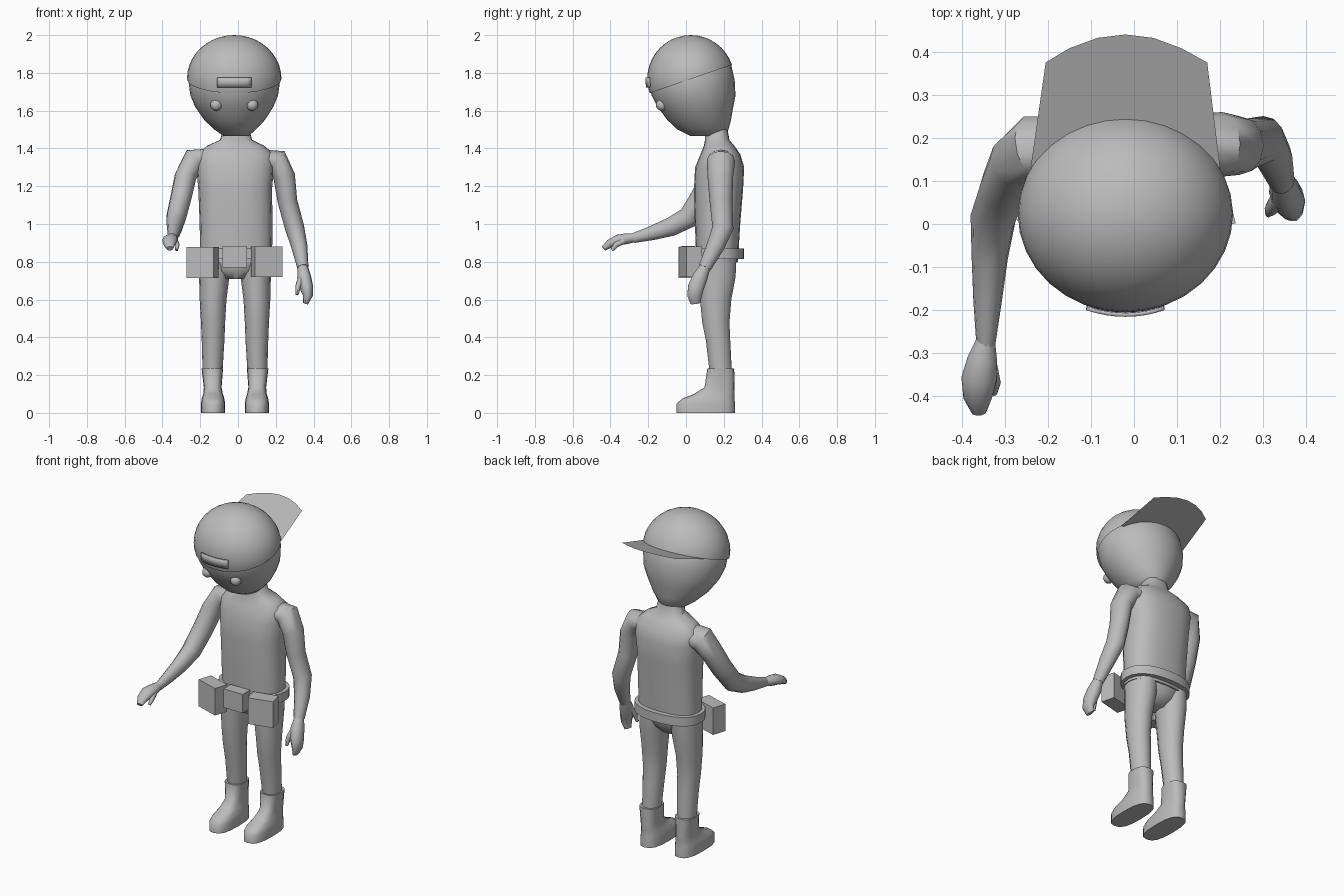
import bpy, bmesh, math
from mathutils import Vector, Matrix

if "Cube" in bpy.data.objects:
    bpy.data.objects.remove(bpy.data.objects["Cube"], do_unlink=True)

grey = bpy.data.materials.new("plain grey")
grey.use_nodes = True
COLOUR = (0.5, 0.5, 0.5, 1)
grey.diffuse_color = COLOUR
grey.node_tree.nodes["Principled BSDF"].inputs["Base Color"].default_value = COLOUR


def finish(name, bm, angle=50):
    """Turn a bmesh into a named, shaded object."""
    bmesh.ops.recalc_face_normals(bm, faces=bm.faces)
    mesh = bpy.data.meshes.new(name)
    bm.to_mesh(mesh)
    bm.free()
    mesh.materials.append(grey)
    ob = bpy.data.objects.new(name, mesh)
    bpy.context.collection.objects.link(ob)
    bpy.ops.object.select_all(action='DESELECT')
    ob.select_set(True)
    bpy.context.view_layer.objects.active = ob
    if angle:
        bpy.ops.object.shade_smooth_by_angle(angle=math.radians(angle))
    return ob


def loft(name, rings, sides=14, level=False, power=2, angle=50):
    """Skin rings of (x, y, z, side radius, depth radius) along their path."""
    bm = bmesh.new()
    centres = [Vector(r[:3]) for r in rings]
    loops = []
    for i, (c, r) in enumerate(zip(centres, rings)):
        along = centres[min(i + 1, len(rings) - 1)] - centres[max(i - 1, 0)]
        along = Vector((0, 0, 1)) if level else along.normalized()
        u = (Vector((1, 0, 0)) - along * along.x).normalized()
        v = along.cross(u)
        loop = []
        for k in range(sides):
            a = math.tau * k / sides
            ca, sa = math.cos(a), math.sin(a)
            p = math.copysign(abs(ca) ** (2 / power), ca)
            q = math.copysign(abs(sa) ** (2 / power), sa)
            loop.append(bm.verts.new(c + u * p * r[3] + v * q * r[4]))
        loops.append(loop)
    for a, b in zip(loops, loops[1:]):
        for k in range(sides):
            j = (k + 1) % sides
            bm.faces.new((a[k], a[j], b[j], b[k]))
    bm.faces.new(loops[0])
    bm.faces.new(loops[-1])
    return finish(name, bm, angle)


def ball(name, centre, radii, segments=16, rows=10):
    bm = bmesh.new()
    bmesh.ops.create_uvsphere(bm, u_segments=segments, v_segments=rows, radius=1)
    bmesh.ops.transform(bm, verts=bm.verts,
                        matrix=Matrix.Translation(centre) @ Matrix.Diagonal((*radii, 1)))
    return finish(name, bm)


def box(name, centre, size, turn=0):
    bm = bmesh.new()
    bmesh.ops.create_cube(bm, size=1)
    bmesh.ops.transform(bm, verts=bm.verts, matrix=Matrix.Translation(centre)
                        @ Matrix.Rotation(math.radians(turn), 4, 'Z') @ Matrix.Diagonal((*size, 1)))
    return finish(name, bm, 0)


# Head
loft("head", [(-.01, .11, 1.465, .065, .085), (-.015, .09, 1.5, .11, .135),
              (-.018, .07, 1.55, .16, .168), (-.02, .05, 1.62, .207, .2),
              (-.02, .04, 1.68, .232, .222), (-.02, .03, 1.76, .243, .228),
              (-.02, .03, 1.84, .225, .21), (-.02, .03, 1.92, .15, .14)], 28, level=True)
for side, x in (("right", -.115), ("left", .075)):
    ball(side + "_eye", (x, -.128, 1.63), (.031, .031, .031))

# Cap dome, cut along a tilted plane
CAP, CAP_R = Vector((-.02, .025, 1.77)), Vector((.25, .23, .23))
TILT = .344


def plane_z(y):
    return 1.69 + (y + .2) * TILT


bm = bmesh.new()
bmesh.ops.create_uvsphere(bm, u_segments=32, v_segments=20, radius=1)
bmesh.ops.transform(bm, verts=bm.verts,
                    matrix=Matrix.Translation(CAP) @ Matrix.Diagonal((*CAP_R, 1)))
bmesh.ops.bisect_plane(bm, geom=bm.verts[:] + bm.edges[:] + bm.faces[:], plane_co=(0, -.2, 1.69),
                       plane_no=(0, -TILT, 1), clear_inner=True)
finish("cap_dome", bm)

# Flat cap brim pointing backwards
bm = bmesh.new()
edge = [(-.24, .13), (-.205, .375), (-.15, .408), (-.085, .432), (-.02, .44),
        (.045, .432), (.11, .408), (.17, .375), (.2, .13)]
bm.faces.new([bm.verts.new((x, y, plane_z(y))) for x, y in edge])
finish("cap_brim", bm, 0)

# Curved badge on the cap front
bm = bmesh.new()
bmesh.ops.create_grid(bm, x_segments=8, y_segments=2, size=1)
for v in bm.verts:
    x, z = -.02 + v.co.x * .09, 1.75 + v.co.y * .026
    reach = 1 - ((x - CAP.x) / CAP_R.x) ** 2 - ((z - CAP.z) / CAP_R.z) ** 2
    v.co = (x, CAP.y - CAP_R.y * math.sqrt(reach) - .006, z)
badge = finish("cap_badge", bm, 40)
solid = badge.modifiers.new("thickness", 'SOLIDIFY')
solid.thickness, solid.offset = .009, 0

# Torso with neck, and hips
loft("torso", [(-.01, .165, .8, .19, .11), (-.01, .167, 1, .193, .12),
               (-.015, .172, 1.18, .195, .13), (-.015, .178, 1.3, .205, .13),
               (-.015, .182, 1.37, .205, .105), (-.012, .175, 1.415, .15, .08),
               (-.01, .165, 1.445, .085, .065), (-.01, .16, 1.5, .07, .06)],
     20, level=True, power=2.5)
loft("hips", [(-.015, .15, .71, .06, .06), (-.015, .155, .75, .13, .095),
              (-.012, .16, .8, .18, .108), (-.01, .165, .86, .19, .112)], 16, level=True)

# Belt and pouches
loft("belt", [(-.01, .17, .815, .212, .138), (-.01, .17, .87, .212, .138)],
     24, level=True, power=2.3, angle=40)
box("right_pouch", (-.187, .025, .797), (.15, .085, .165), -18)
box("left_pouch", (.153, .025, .8), (.15, .085, .16), 14)
box("middle_pouch", (-.017, .012, .827), (.13, .07, .115))

# Legs and boots
for side, x, out in (("right", -.132, -1), ("left", .1, 1)):
    loft(side + "_leg", [(x - out * .012, .165, .83, .088, .105), (x - out * .006, .165, .72, .08, .1),
                         (x, .157, .6, .071, .085), (x, .158, .48, .064, .074),
                         (x, .17, .38, .06, .066), (x + out * .003, .185, .2, .052, .06)], 14, level=True)
    loft(side + "_boot", [(x, .105, 0, .064, .155), (x, .105, .05, .064, .155),
                          (x, .118, .075, .06, .138), (x, .15, .1, .052, .108),
                          (x + out * .002, .178, .135, .047, .08),
                          (x + out * .004, .184, .235, .057, .071)], 16, level=True, power=2.7)

# Lowered left arm and hand
loft("left_arm", [(.13, .185, 1.345, .05, .07), (.205, .185, 1.335, .065, .075),
                  (.245, .182, 1.25, .058, .068), (.262, .185, 1.12, .052, .06),
                  (.3, .195, .98, .051, .056), (.325, .155, .88, .043, .047),
                  (.343, .1, .77, .03, .034)], 12)
loft("left_palm", [(.342, .105, .78, .026, .028), (.35, .075, .72, .037, .042),
                   (.362, .053, .665, .036, .045), (.37, .045, .62, .026, .04),
                   (.358, .05, .58, .014, .028)], 10)
loft("left_thumb", [(.335, .06, .71, .02, .02), (.318, .035, .67, .015, .018),
                    (.312, .025, .625, .008, .01)], 8)

# Right arm reaching forward, and hand
loft("right_arm", [(-.15, .185, 1.345, .05, .07), (-.235, .18, 1.335, .066, .075),
                   (-.278, .145, 1.25, .058, .066), (-.302, .085, 1.14, .056, .062),
                   (-.327, .015, 1.035, .053, .058), (-.335, -.08, .985, .042, .05),
                   (-.34, -.18, .952, .033, .038), (-.344, -.28, .925, .022, .026)], 12)
loft("right_palm", [(-.344, -.27, .928, .022, .024), (-.352, -.315, .922, .035, .03),
                    (-.36, -.36, .915, .041, .03), (-.363, -.405, .895, .033, .024),
                    (-.36, -.436, .87, .018, .014)], 10)
loft("right_thumb", [(-.335, -.33, .912, .018, .018), (-.322, -.37, .89, .013, .015),
                     (-.325, -.392, .862, .008, .009)], 8)
